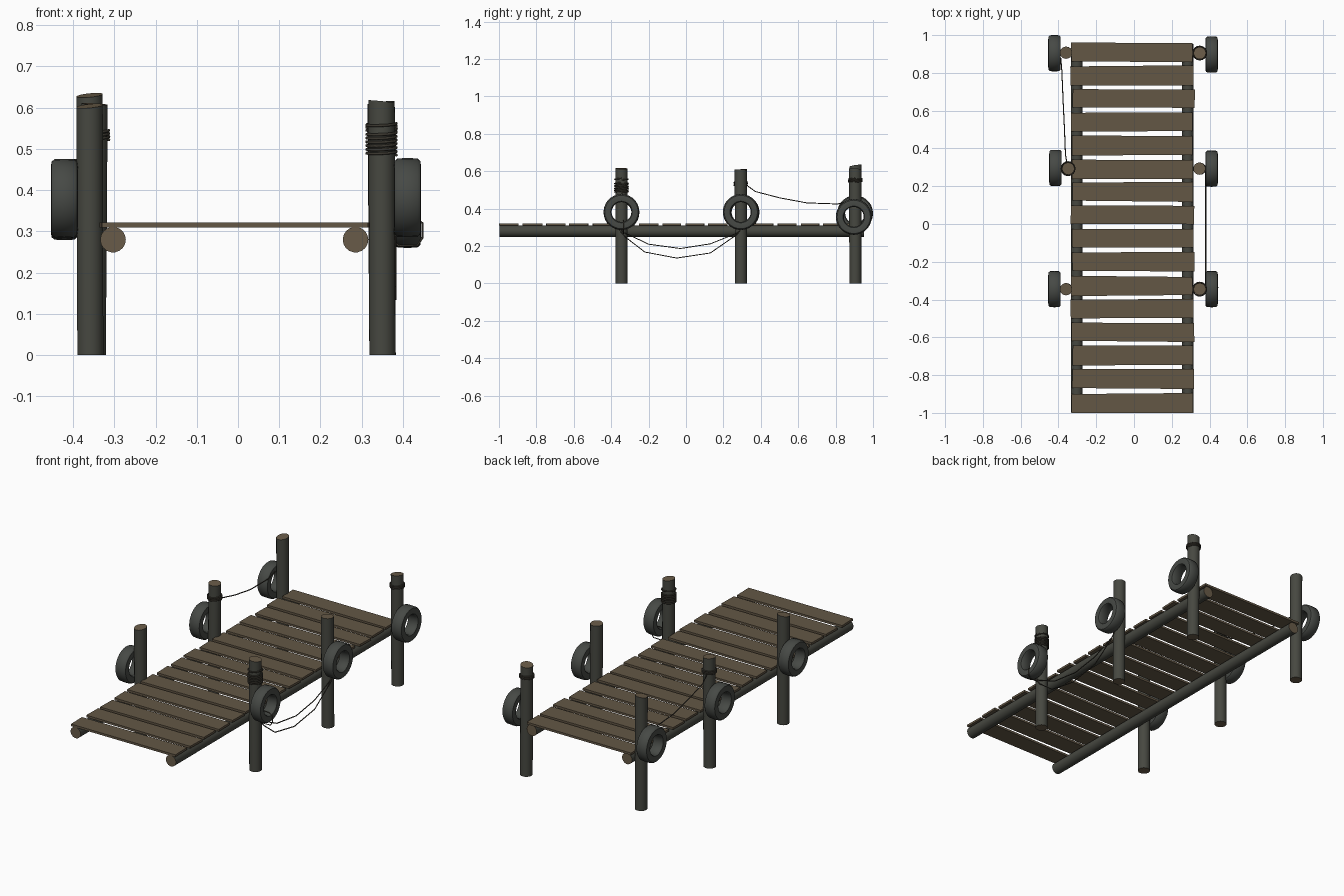
import bpy, bmesh, math, random
from mathutils import Vector, Matrix

if "Cube" in bpy.data.objects:
    bpy.data.objects.remove(bpy.data.objects["Cube"])

random.seed(7)


def mat(name, rgb):
    m = bpy.data.materials.new(name)
    m.diffuse_color = (*rgb, 1)
    m.use_nodes = True
    m.node_tree.nodes["Principled BSDF"].inputs["Base Color"].default_value = m.diffuse_color
    return m


PLANK = mat("plank_brown", (0.125, 0.095, 0.06))
BARK = mat("weathered_grey_wood", (0.062, 0.064, 0.052))
CUT = mat("cut_wood_end", (0.14, 0.105, 0.065))
RUBBER = mat("tyre_rubber", (0.062, 0.067, 0.06))
ROPE = mat("dark_rope", (0.045, 0.04, 0.03))


def finish(bm, name, mats, smooth=True):
    bmesh.ops.recalc_face_normals(bm, faces=bm.faces[:])
    me = bpy.data.meshes.new(name)
    bm.to_mesh(me)
    bm.free()
    ob = bpy.data.objects.new(name, me)
    bpy.context.collection.objects.link(ob)
    for m in mats:
        me.materials.append(m)
    if smooth:
        bpy.ops.object.select_all(action='DESELECT')
        ob.select_set(True)
        bpy.context.view_layer.objects.active = ob
        bpy.ops.object.shade_smooth_by_angle(angle=math.radians(40))
    return ob


def log(name, a, b, r0, r1, slant=(0, 0), sides=18):
    """Round log from a to b; slant tilts the far end cut, ends get the cut-wood colour."""
    a, b = Vector(a), Vector(b)
    rot = (b - a).to_track_quat('Z', 'Y')
    bm = bmesh.new()
    rings = []
    for p, r, s in ((a, r0, (0, 0)), (b, r1, slant)):
        ring = []
        for i in range(sides):
            t = 2 * math.pi * i / sides
            x, y = r * math.cos(t), r * math.sin(t)
            ring.append(bm.verts.new(p + rot @ Vector((x, y, 0)) + Vector((0, 0, s[0] * x + s[1] * y))))
        rings.append(ring)
    for i in range(sides):
        j = (i + 1) % sides
        bm.faces.new((rings[0][i], rings[0][j], rings[1][j], rings[1][i]))
    for ring in rings:
        bm.faces.new(ring).material_index = 1
    return finish(bm, name, (BARK, CUT))


def rope(name, pts, r=0.0028):
    """Thin tube along a polyline."""
    cu = bpy.data.curves.new(name + "_path", 'CURVE')
    cu.dimensions = '3D'
    cu.bevel_depth = r
    cu.bevel_resolution = 1
    cu.use_fill_caps = True
    sp = cu.splines.new('POLY')
    sp.points.add(len(pts) - 1)
    for q, p in zip(sp.points, pts):
        q.co = (*p, 1)
    tmp = bpy.data.objects.new(name + "_tmp", cu)
    bpy.context.collection.objects.link(tmp)
    bpy.context.view_layer.update()
    me = bpy.data.meshes.new_from_object(tmp.evaluated_get(bpy.context.evaluated_depsgraph_get()))
    bpy.data.objects.remove(tmp)
    me.materials.clear()
    me.materials.append(ROPE)
    ob = bpy.data.objects.new(name, me)
    bpy.context.collection.objects.link(ob)


def coil(name, x, y, z0, z1, turns, r=0.036):
    n = turns * 16
    rope(name, [(x + r * math.cos(i * math.pi / 8), y + r * math.sin(i * math.pi / 8),
                 z0 + (z1 - z0) * i / n + 0.003 * math.sin(i * math.pi / 8)) for i in range(n + 1)], 0.0036)


def tyre(name, x, y, z):
    """Ring lathed about the x axis from a rounded section."""
    prof = [(0.053, -0.024), (0.058, -0.031), (0.075, -0.033), (0.089, -0.031), (0.095, -0.024),
            (0.096, 0), (0.095, 0.024), (0.089, 0.031), (0.075, 0.033), (0.058, 0.031), (0.053, 0.024)]
    bm = bmesh.new()
    n = 28
    rings = [[bm.verts.new((x + h, y + r * math.cos(2 * math.pi * i / n), z + r * math.sin(2 * math.pi * i / n)))
              for r, h in prof] for i in range(n)]
    for i in range(n):
        p, q = rings[i], rings[(i + 1) % n]
        for k in range(len(prof)):
            m = (k + 1) % len(prof)
            bm.faces.new((p[k], p[m], q[m], q[k]))
    finish(bm, name, (RUBBER,))


# deck planks, each slightly tapered and uneven in length
ys = [0.91, 0.787, 0.666, 0.54, 0.417, 0.287, 0.17, 0.048, -0.078, -0.2,
      -0.328, -0.45, -0.572, -0.695, -0.82, -0.948]
for k, y in enumerate(ys):
    j = lambda s: random.uniform(-s, s)
    xl, xr = -0.328 + j(0.008), 0.315 + j(0.006)
    bm = bmesh.new()
    edge = 0.052 if k == len(ys) - 1 else 0.05
    base = [(xl, y - edge + (0 if k == 15 else j(0.004))), (xr, y - edge + (0 if k == 15 else j(0.004))),
            (xr + j(0.003), y + edge + j(0.005)), (xl + j(0.003), y + edge + j(0.005))]
    lo = [bm.verts.new((*p, 0.310)) for p in base]
    hi = [bm.verts.new((*p, 0.322)) for p in base]
    bm.faces.new(lo)
    bm.faces.new(hi)
    for i in range(4):
        m = (i + 1) % 4
        bm.faces.new((lo[i], lo[m], hi[m], hi[i]))
    finish(bm, "deck_plank_%02d" % (k + 1), (PLANK,), smooth=False)

# long round beams under the deck
for side, x in (("left", -0.303), ("right", 0.285)):
    log(side + "_beam", (x, -0.998, 0.28), (x, 0.952, 0.28), 0.031, 0.031)

# posts: base x, top x, y, height, slant of the cut
posts = {
    "left_front": (-0.358, -0.360, -0.345, 0.604, (-0.15, 0.1)),
    "left_middle": (-0.352, -0.348, 0.293, 0.609, (0.05, 0.05)),
    "left_back": (-0.358, -0.360, 0.907, 0.630, (-0.15, 0.1)),
    "right_front": (0.350, 0.348, -0.345, 0.615, (0.03, -0.1)),
    "right_middle": (0.350, 0.346, 0.293, 0.609, (0.05, 0.0)),
    "right_back": (0.351, 0.348, 0.905, 0.612, (0.08, 0.1)),
}
for n, (x0, x1, y, h, s) in posts.items():
    log(n + "_post", (x0, y, 0), (x1, y, h), 0.032, 0.0325, s)

# tyre fenders on the outer side of each post
for n, x, y, z in (("left_front", -0.421, -0.345, 0.38), ("left_middle", -0.416, 0.297, 0.38),
                   ("left_back", -0.421, 0.904, 0.375), ("right_front", 0.411, -0.345, 0.382),
                   ("right_middle", 0.411, 0.293, 0.382), ("right_back", 0.411, 0.897, 0.356)):
    tyre(n + "_tyre", x, y, z)

# rope coils round three posts
coil("right_front_coil", 0.348, -0.345, 0.485, 0.54, 6)
coil("right_front_upper_coil", 0.348, -0.345, 0.553, 0.562, 1)
coil("left_middle_coil", -0.349, 0.293, 0.522, 0.545, 3)
coil("right_back_coil", 0.348, 0.905, 0.542, 0.562, 3)

# slack ropes between posts
rope("right_upper_slack_rope", [(0.38, y, z) for y, z in
     ((-0.36, 0.30), (-0.33, 0.272), (-0.2, 0.21), (-0.03, 0.187), (0.13, 0.212), (0.27, 0.268), (0.3, 0.30))])
rope("right_lower_slack_rope", [(0.382, y, z) for y, z in
     ((-0.36, 0.29), (-0.32, 0.245), (-0.22, 0.168), (-0.05, 0.136), (0.13, 0.163), (0.27, 0.26), (0.3, 0.30))])
rope("left_slack_rope", [(-0.356, 0.325, 0.525), (-0.363, 0.37, 0.492), (-0.368, 0.5, 0.458),
                         (-0.375, 0.645, 0.431), (-0.382, 0.81, 0.425), (-0.388, 0.88, 0.44)])

# rope loop tying the right front tyre
rope("tyre_tie_loop", [(0.372, -0.335, 0.33), (0.372, -0.335, 0.28), (0.39, -0.335, 0.265),
                       (0.435, -0.335, 0.266), (0.447, -0.335, 0.285), (0.447, -0.335, 0.32),
                       (0.425, -0.335, 0.335), (0.39, -0.335, 0.336), (0.372, -0.335, 0.33)])
